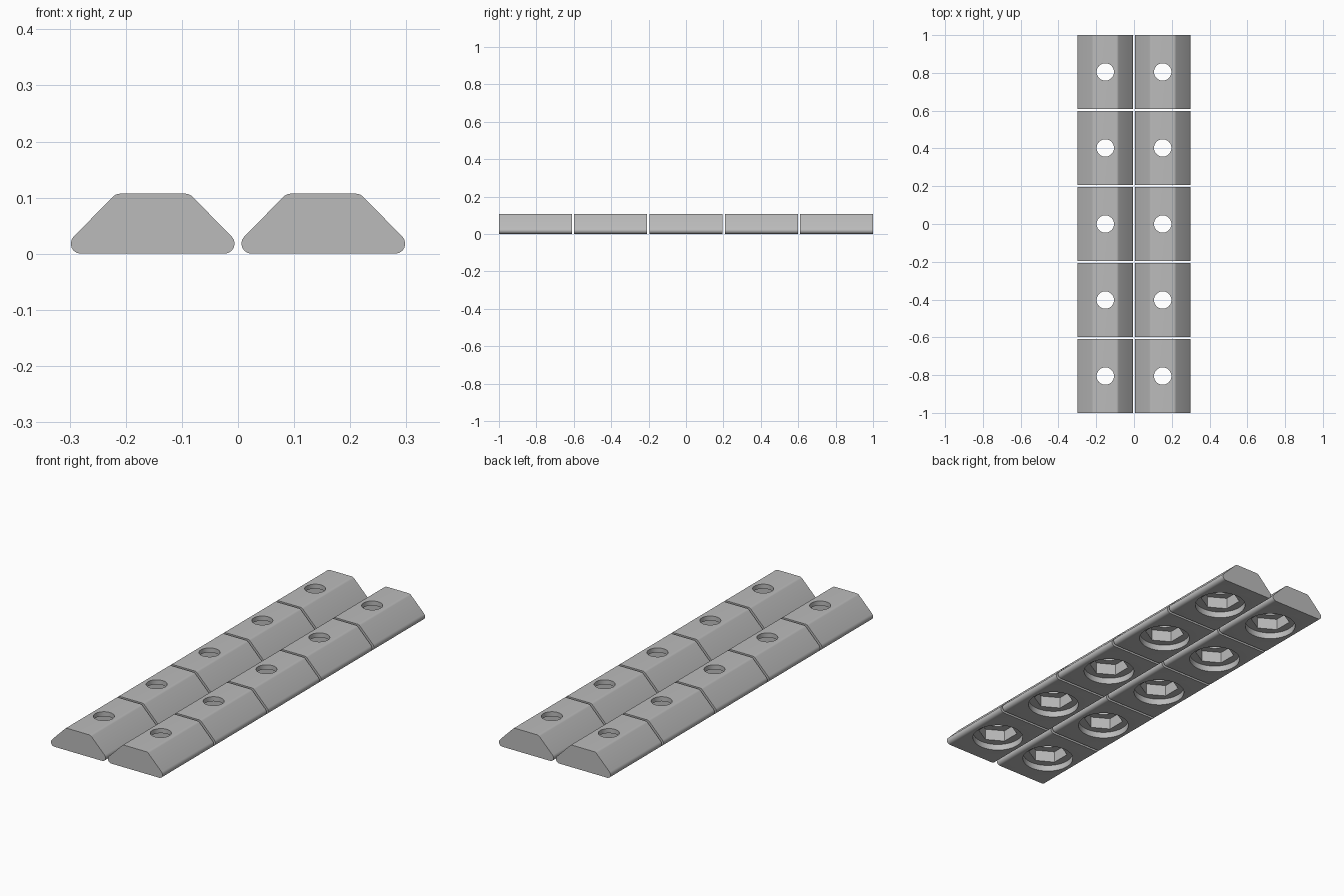
import bpy
import bmesh
from math import cos, sin, radians, pi

cube = bpy.data.objects.get("Cube")
if cube:
    bpy.data.objects.remove(cube, do_unlink=True)

LENGTH, GAP, SPACING, HEIGHT = 0.39, 0.0125, 0.304, 0.107
ROUND = 0.018

grey = bpy.data.materials.new("plain grey")
grey.use_nodes = True
colour = (0.5, 0.5, 0.5, 1)
grey.diffuse_color = colour
grey.node_tree.nodes["Principled BSDF"].inputs["Base Color"].default_value = colour


def prism(name, outline, start, end, axis):
    """Extrude a closed 2D outline along y or z."""
    place = {"y": lambda a, b, t: (a, t, b), "z": lambda a, b, t: (a, b, t)}[axis]
    bm = bmesh.new()
    face = bm.faces.new([bm.verts.new(place(a, b, start)) for a, b in outline])
    new = bmesh.ops.extrude_face_region(bm, geom=[face])["geom"]
    moved = [v for v in new if isinstance(v, bmesh.types.BMVert)]
    bmesh.ops.translate(bm, verts=moved, vec=place(0, 0, end - start))
    bmesh.ops.recalc_face_normals(bm, faces=bm.faces)
    mesh = bpy.data.meshes.new(name)
    bm.to_mesh(mesh)
    bm.free()
    mesh.materials.append(grey)
    obj = bpy.data.objects.new(name, mesh)
    bpy.context.scene.collection.objects.link(obj)
    return obj


def arc(cx, cz, first, last, steps=6):
    angles = [radians(first + (last - first) * i / steps) for i in range(steps + 1)]
    return [(cx + ROUND * cos(a), cz + ROUND * sin(a)) for a in angles]


def polygon(radius, sides):
    # First corner lies on the y axis
    return [(radius * sin(2 * pi * i / sides), radius * cos(2 * pi * i / sides))
            for i in range(sides)]


# Trapezoid body with rounded corners
half = arc(0.128, ROUND, -90, 45) + arc(0.058, HEIGHT - ROUND, 45, 90)
outline = half + [(-x, z) for x, z in reversed(half)]
body = prism("nut_body", outline, -LENGTH / 2, LENGTH / 2, "y")

# Counterbore, hexagonal pocket and through hole, cut from below
cutters = [
    prism("counterbore_cutter", polygon(0.116, 48), -0.02, 0.03, "z"),
    prism("hex_pocket_cutter", polygon(0.09, 6), -0.015, 0.085, "z"),
    prism("screw_hole_cutter", polygon(0.046, 40), -0.01, 0.15, "z"),
]
for cutter in cutters:
    cutter.hide_render = True
    cut = body.modifiers.new(cutter.name, "BOOLEAN")
    cut.operation = "DIFFERENCE"
    cut.solver = "EXACT"
    cut.object = cutter
bpy.context.view_layer.update()
nut_mesh = bpy.data.meshes.new_from_object(
    body.evaluated_get(bpy.context.evaluated_depsgraph_get()))
nut_mesh.name = "slot_nut"
for helper in cutters + [body]:
    bpy.data.objects.remove(helper, do_unlink=True)

# Two rows of five nuts
bpy.ops.object.select_all(action="DESELECT")
for side, x in (("left", SPACING / 2), ("right", -SPACING / 2)):
    for i in range(5):
        nut = bpy.data.objects.new(f"slot_nut_{side}_{i + 1}", nut_mesh)
        nut.location = (x, (i - 2) * (LENGTH + GAP), 0)
        bpy.context.scene.collection.objects.link(nut)
nut.select_set(True)
bpy.context.view_layer.objects.active = nut
bpy.ops.object.shade_smooth_by_angle(angle=radians(30))
